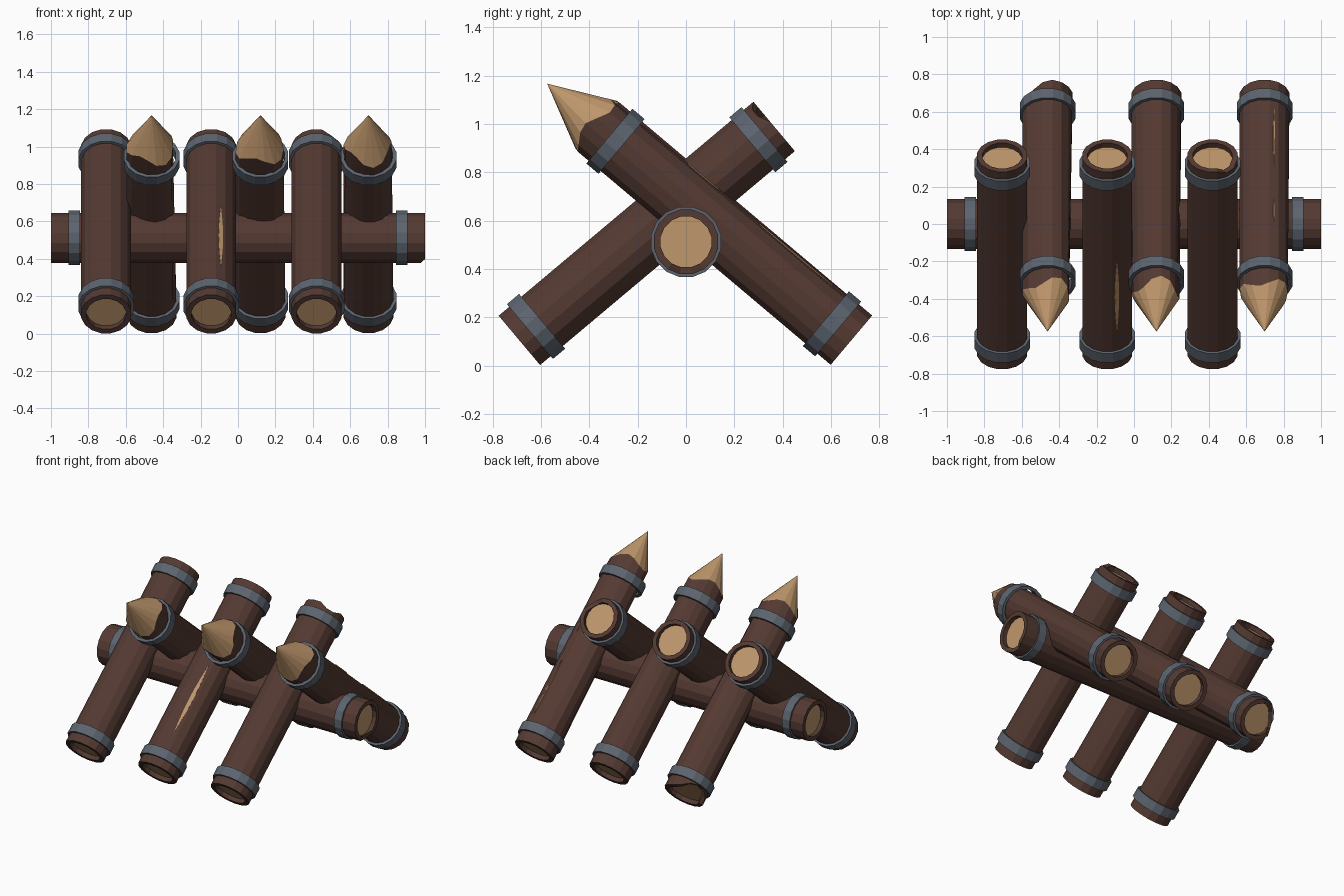
import bpy, bmesh, math, random
from mathutils import Matrix, Vector

random.seed(4)
SIDES = 16
R = 0.136
INNER = 0.107
RECESS = 0.03

if "Cube" in bpy.data.objects:
    bpy.data.objects.remove(bpy.data.objects["Cube"])


def material(name, rgb):
    m = bpy.data.materials.new(name)
    m.use_nodes = True
    m.diffuse_color = (*rgb, 1)
    m.node_tree.nodes["Principled BSDF"].inputs["Base Color"].default_value = (*rgb, 1)
    return m


bark = material("brown bark", (0.089, 0.042, 0.032))
wood = material("pale cut wood", (0.52, 0.31, 0.15))
iron = material("grey iron", (0.107, 0.127, 0.156))


def frame(start, end, side):
    """Matrix whose local z runs from start to end and local x follows side."""
    z = (Vector(end) - Vector(start)).normalized()
    x = Vector(side)
    m = Matrix((x, z.cross(x), z)).transposed().to_4x4()
    m.translation = start
    return m


def finish(name, bm, matrix, mats):
    bmesh.ops.recalc_face_normals(bm, faces=bm.faces)
    mesh = bpy.data.meshes.new(name)
    bm.to_mesh(mesh)
    bm.free()
    for m in mats:
        mesh.materials.append(m)
    ob = bpy.data.objects.new(name, mesh)
    ob.matrix_world = matrix
    bpy.context.collection.objects.link(ob)
    return ob


def ring(bm, radius, height):
    """Ring of vertices; radius and height are functions of the angle."""
    verts = []
    for i in range(SIDES):
        a = (i + 0.5) * math.tau / SIDES
        r = radius(a)
        verts.append(bm.verts.new((r * math.cos(a), r * math.sin(a), height(a))))
    return verts


def bridge(bm, a, b, mat=0):
    for i in range(SIDES):
        j = (i + 1) % SIDES
        bm.faces.new((a[i], a[j], b[j], b[i])).material_index = mat


def hollow_end(bm, outer, z, inward, rim):
    """Bark rim around a sunken disc of cut wood."""
    lip = ring(bm, lambda a: INNER, lambda a: z + rim(a))
    floor = ring(bm, lambda a: INNER, lambda a: z + inward * max(RECESS, abs(rim(a))))
    bridge(bm, outer, lip)
    bridge(bm, lip, floor)
    bm.faces.new(floor).material_index = 1


def log(name, matrix, length, pointed=False, chip_start=None, chip_end=None):
    bm = bmesh.new()

    def rim(chip, inward):
        def offset(a):
            if chip is None:
                return 0.0
            angle, depth, spread = chip
            return inward * depth * max(0.0, 1 - (1 - math.cos(a - angle)) / spread)
        return offset

    full = lambda a: R
    low = rim(chip_start, 1)
    start = ring(bm, full, low)
    hollow_end(bm, start, 0, 1, low)
    if pointed:
        # ragged bark edge around the sharpened tip
        base = length - 0.27
        phase = random.uniform(0, math.tau)
        edge = lambda a: base + 0.018 + 0.026 * math.sin(3 * a + phase)
        taper = lambda a: R * min(1, (length - edge(a)) / (length - base))
        top = ring(bm, taper, edge)
        bridge(bm, start, top)
        tip = bm.verts.new((0, 0, length))
        for i in range(SIDES):
            bm.faces.new((top[i], top[(i + 1) % SIDES], tip)).material_index = 1
    else:
        high = rim(chip_end, -1)
        top = ring(bm, full, lambda a: length + high(a))
        bridge(bm, start, top)
        hollow_end(bm, top, length, -1, high)
    finish(name, bm, matrix, (bark, wood))


def band(name, matrix, centre, width=0.066, radius=0.151):
    bm = bmesh.new()
    loops = [ring(bm, lambda a, r=r: r, lambda a, z=z: z)
             for r, z in ((radius, centre - width / 2), (radius, centre + width / 2),
                          (R - 0.005, centre + width / 2), (R - 0.005, centre - width / 2))]
    for i in range(4):
        bridge(bm, loops[i], loops[(i + 1) % 4])
    finish(name, bm, matrix, (iron,))


def split(name, matrix, angle, z0, z1, width):
    """Thin lens-shaped sliver of bare wood lying on one facet."""
    bm = bmesh.new()
    face_r = R * math.cos(math.pi / SIDES)
    steps = 6
    pts = []
    for s in (1, -1):
        for i in range(steps):
            t = i / steps if s > 0 else 1 - i / steps
            pts.append((s * width / 2 * math.sin(math.pi * t), z0 + (z1 - z0) * t))
    layers = [[bm.verts.new((r, y, z)) for y, z in pts] for r in (face_r - 0.003, face_r + 0.002)]
    bm.faces.new(layers[0])
    bm.faces.new(layers[1])
    for i in range(len(pts)):
        j = (i + 1) % len(pts)
        bm.faces.new((layers[0][i], layers[0][j], layers[1][j], layers[1][i]))
    finish(name, bm, matrix @ Matrix.Rotation(angle, 4, "Z"), (wood,))


# Horizontal beam
beam = frame((-1, 0, 0.512), (1, 0, 0.512), (0, 1, 0))
log("cross_beam", beam, 2.0, chip_end=(-math.pi / 2, 0.025, 0.12))
for label, z in (("right", 0.125), ("left", 1.875)):
    band("cross_beam_band_" + label, beam, z, 0.06, 0.148)

# Blunt logs rising to the back
step = math.tau / SIDES
for i, x in enumerate((-0.705, -0.143, 0.42)):
    a, b = Vector((x, -0.69, 0.104)), Vector((x, 0.365, 0.99))
    length = (b - a).length
    m = frame(a, b, (1, 0, 0))
    log(f"blunt_log_{i + 1}", m, length,
        chip_end=(-math.pi / 4, 0.03, 0.1) if i == 2 else None)
    band(f"blunt_log_{i + 1}_lower_band", m, 0.09)
    band(f"blunt_log_{i + 1}_upper_band", m, length - 0.085)
    if i == 1:
        split("front_split", m, -math.pi / 2 + step, 0.25, 0.75, 0.026)

# Sharpened stakes rising to the front
for i, x in enumerate((-0.462, 0.12, 0.698)):
    a, b = Vector((x, 0.685, 0.105)), Vector((x, -0.575, 1.167))
    length = (b - a).length
    m = frame(a, b, (1, 0, 0))
    log(f"sharp_stake_{i + 1}", m, length, pointed=True,
        chip_start=(math.pi * 0.85, 0.07, 0.5) if i == 0 else None)
    band(f"sharp_stake_{i + 1}_lower_band", m, 0.105)
    band(f"sharp_stake_{i + 1}_upper_band", m, length - 0.37)
    if i == 2:
        split("stake_split_long", m, math.pi / 2 - step, 0.2, 0.6, 0.01)
        split("stake_split_short", m, math.pi / 2 - step, 0.82, 0.99, 0.01)
